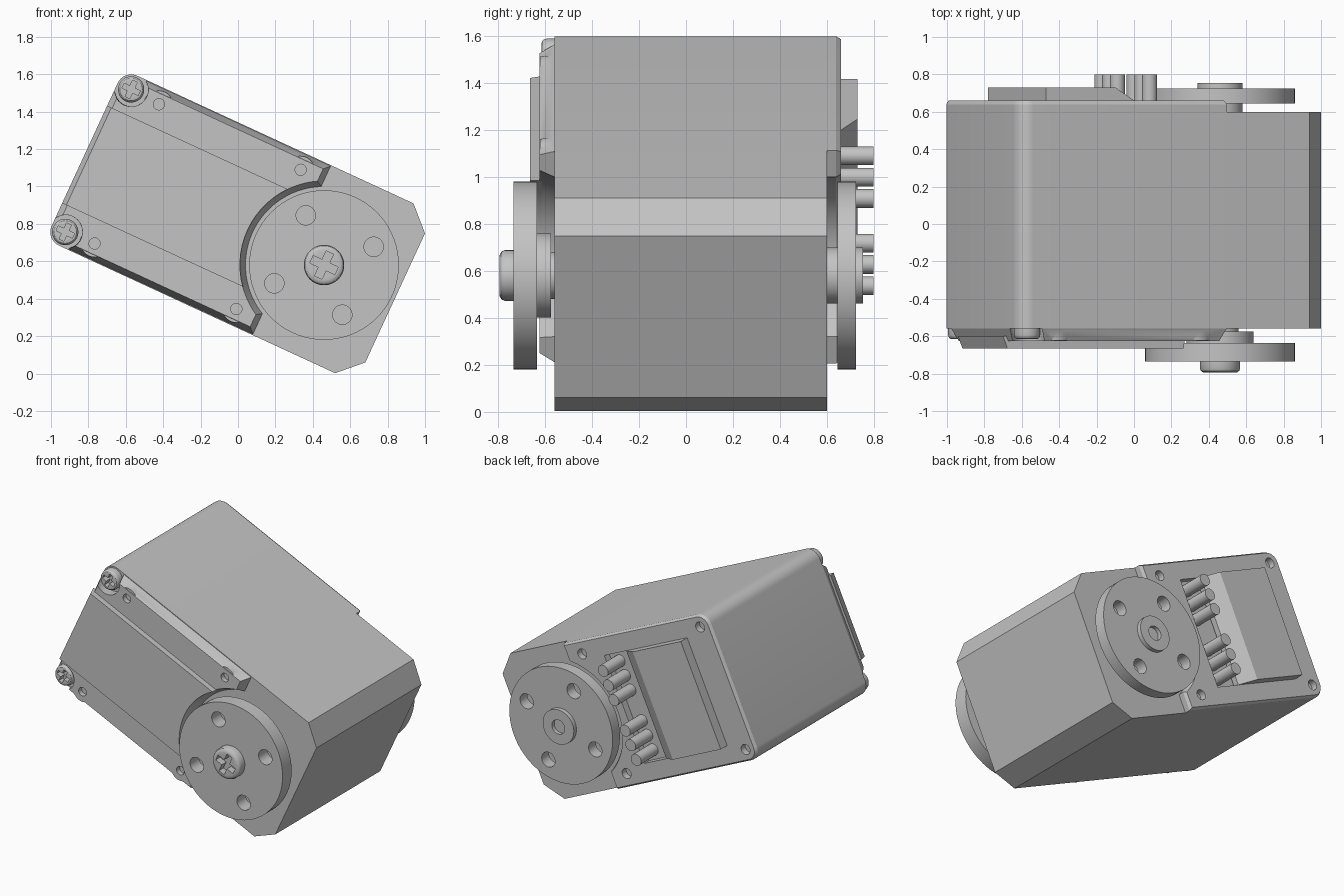
import bpy, bmesh, math
from mathutils import Vector

if "Cube" in bpy.data.objects:
    bpy.data.objects.remove(bpy.data.objects["Cube"])

TILT = math.radians(24.8)
U = Vector((math.cos(TILT), 0, -math.sin(TILT)))   # along the case
V = Vector((math.sin(TILT), 0, math.cos(TILT)))    # across the case
HUB = Vector((0.46, 0, 0.58))                      # horn axis
SCREW_U, SCREW_V = -1.33, 0.42

grey = bpy.data.materials.new("grey plastic")
grey.diffuse_color = (0.55, 0.55, 0.55, 1)
grey.use_nodes = True
grey.node_tree.nodes["Principled BSDF"].inputs["Base Color"].default_value = grey.diffuse_color


def loft(name, layers):
    """Closed solid through (outline, y) layers, outlines in case coordinates."""
    bm = bmesh.new()
    rings = [[bm.verts.new(HUB + U * u + V * v + Vector((0, y, 0))) for u, v in pts]
             for pts, y in layers]
    n = len(rings[0])
    for a, b in zip(rings, rings[1:]):
        for i in range(n):
            bm.faces.new((a[i], a[(i + 1) % n], b[(i + 1) % n], b[i]))
    bm.faces.new(rings[0])
    bm.faces.new(rings[-1])
    bmesh.ops.recalc_face_normals(bm, faces=bm.faces)
    me = bpy.data.meshes.new(name)
    bm.to_mesh(me)
    bm.free()
    me.materials.append(grey)
    ob = bpy.data.objects.new(name, me)
    bpy.context.collection.objects.link(ob)
    return ob


def arc(cu, cv, r, a0, a1, n):
    return [(cu + r * math.cos(a0 + (a1 - a0) * i / n),
             cv + r * math.sin(a0 + (a1 - a0) * i / n)) for i in range(n + 1)]


def circle(cu, cv, r, n=48):
    return arc(cu, cv, r, 0, 2 * math.pi, n)[:-1]


def rect(u0, u1, v0, v1):
    return [(u0, v0), (u1, v0), (u1, v1), (u0, v1)]


def lathe(name, cu, cv, profile, n=48):
    return loft(name, [(circle(cu, cv, r, n), y) for r, y in profile])


def boolean(ob, tools, op='DIFFERENCE'):
    for t in tools:
        m = ob.modifiers.new("cut", 'BOOLEAN')
        m.operation, m.object, m.solver = op, t, 'EXACT'
        bpy.context.view_layer.objects.active = ob
        bpy.ops.object.modifier_apply(modifier=m.name)
        bpy.data.objects.remove(t, do_unlink=True)


def mirrored(half):
    return half + [(u, -v) for u, v in reversed(half[:-1])]


def horn_side(m, hw):
    """End of a cover: straight tab, then the arc that clears the horn."""
    e, R = -0.19 - m, 0.42 + m
    return [(e, hw)] + arc(0, 0, R, math.acos(e / R), math.pi, 20)


def front_outline(m):
    hw, left, r = 0.495 - m, -1.41 + m, 0.092
    notch = arc(SCREW_U, SCREW_V, r, -math.acos((left - SCREW_U) / r),
                math.asin((hw - SCREW_V) / r), 14)
    return mirrored(notch + horn_side(m, hw))


def back_outline(m):
    corner = arc(SCREW_U, SCREW_V, 0.08 - m, math.pi, math.pi / 2, 8)
    return mirrored(corner + horn_side(m, 0.5 - m))


# Main case with rounded far corners and chamfered horn end
upper = arc(SCREW_U, SCREW_V, 0.08, math.pi, math.pi / 2, 8) + [(0.296, 0.5), (0.419, 0.38)]
case = upper + [(u, -v) for u, v in reversed(upper)]
loft("case", [(case, -0.56), (case, 0.60)])

# Front cover: chamfered plate, screw notches, bosses, small holes
front = loft("front_cover", [(front_outline(0), -0.56), (front_outline(0.03), -0.625)])
spots = [(u, s * 0.41) for u in (-1.162, -0.327) for s in (1, -1)]
boolean(front, [lathe("boss", u, v, [(0.08, -0.57), (0.073, -0.622)], 24) for u, v in spots], 'UNION')
boolean(front, [lathe("hole", u, v, [(0.03, -0.59), (0.03, -0.7)], 20) for u, v in spots])


# Raised panel along the middle of the front cover
def band(left, R):
    a = math.asin(0.287 / R)
    return [(left, -0.287), (left, 0.287)] + arc(0, 0, R, math.pi - a, math.pi + a, 14)


loft("front_panel", [(band(-1.41, 0.444), -0.60), (band(-1.385, 0.45), -0.665)])

# Back cover with pin pocket and screw holes
back = loft("back_cover", [(back_outline(0), 0.60), (back_outline(0), 0.64),
                           (back_outline(0.012), 0.66)])
boolean(back, [loft("pocket", [(rect(-0.69, -0.49, -0.37, 0.37), 0.61),
                               (rect(-0.69, -0.49, -0.37, 0.37), 0.75)])])
back_holes = [(u, s * v) for u, v in ((SCREW_U, SCREW_V), (-0.32, 0.41)) for s in (1, -1)]
boolean(back, [lathe("hole", u, v, [(0.035, 0.615), (0.035, 0.75)], 20) for u, v in back_holes])

# Raised connector housing with a sloped side toward the pins
loft("connector_housing", [(rect(-1.196, -0.677, -0.37, 0.37), 0.62),
                           (rect(-1.196, -0.677, -0.37, 0.37), 0.66),
                           (rect(-1.196, -0.787, -0.37, 0.37), 0.73)])

# Connector pins: two groups of three
for s in (1, -1):
    for v in (0.105, 0.205, 0.305):
        lathe("connector_pin", -0.556, s * v, [(0.04, 0.60), (0.04, 0.80)], 24)


# Horn discs with four through holes
def horn(name, y0, y1):
    disc = lathe(name, 0, 0, [(0.40, y0), (0.40, y1)], 72)
    boolean(disc, [lathe("hole", a * 0.2, b * 0.2, [(0.052, y0 - 0.05), (0.052, y1 + 0.05)], 24)
                   for a in (1, -1) for b in (1, -1)])


horn("front_horn", -0.735, -0.635)
horn("back_horn", 0.645, 0.725)
lathe("front_shaft", 0, 0, [(0.10, -0.55), (0.10, -0.60)])
lathe("front_collar", 0, 0, [(0.18, -0.575), (0.18, -0.64)])
lathe("back_shaft", 0, 0, [(0.12, 0.59), (0.12, 0.65)])
boss = lathe("back_boss", 0, 0, [(0.12, 0.70), (0.12, 0.755)])
boolean(boss, [lathe("hole", 0, 0, [(0.05, 0.728), (0.05, 0.80)], 24)])


# Domed screws with cross slots
def screw(name, u, v, r, y0, y1):
    h = y0 - y1
    ob = lathe(name, u, v, [(r, y0), (r, y1 + h * 0.35), (r * 0.95, y1 + h * 0.15),
                            (r * 0.85, y1 + h * 0.03), (r * 0.75, y1)])
    L, w, yb = r * 0.68, r * 0.2, y1 + h * 0.75
    tools = []
    for a, b in ((L, w), (w, L)):
        slot = rect(u - a, u + a, v - b, v + b)
        tools.append(loft("slot", [(slot, yb), (slot, y1 - 0.05)]))
    boolean(ob, tools)


screw("horn_screw", 0, 0, 0.108, -0.73, -0.795)
for s in (1, -1):
    screw("corner_screw", SCREW_U, s * SCREW_V, 0.07, -0.555, -0.615)

# Smooth the round sides, keep the edges sharp
for ob in bpy.context.scene.objects:
    ob.select_set(True)
bpy.ops.object.shade_smooth_by_angle(angle=math.radians(30))
